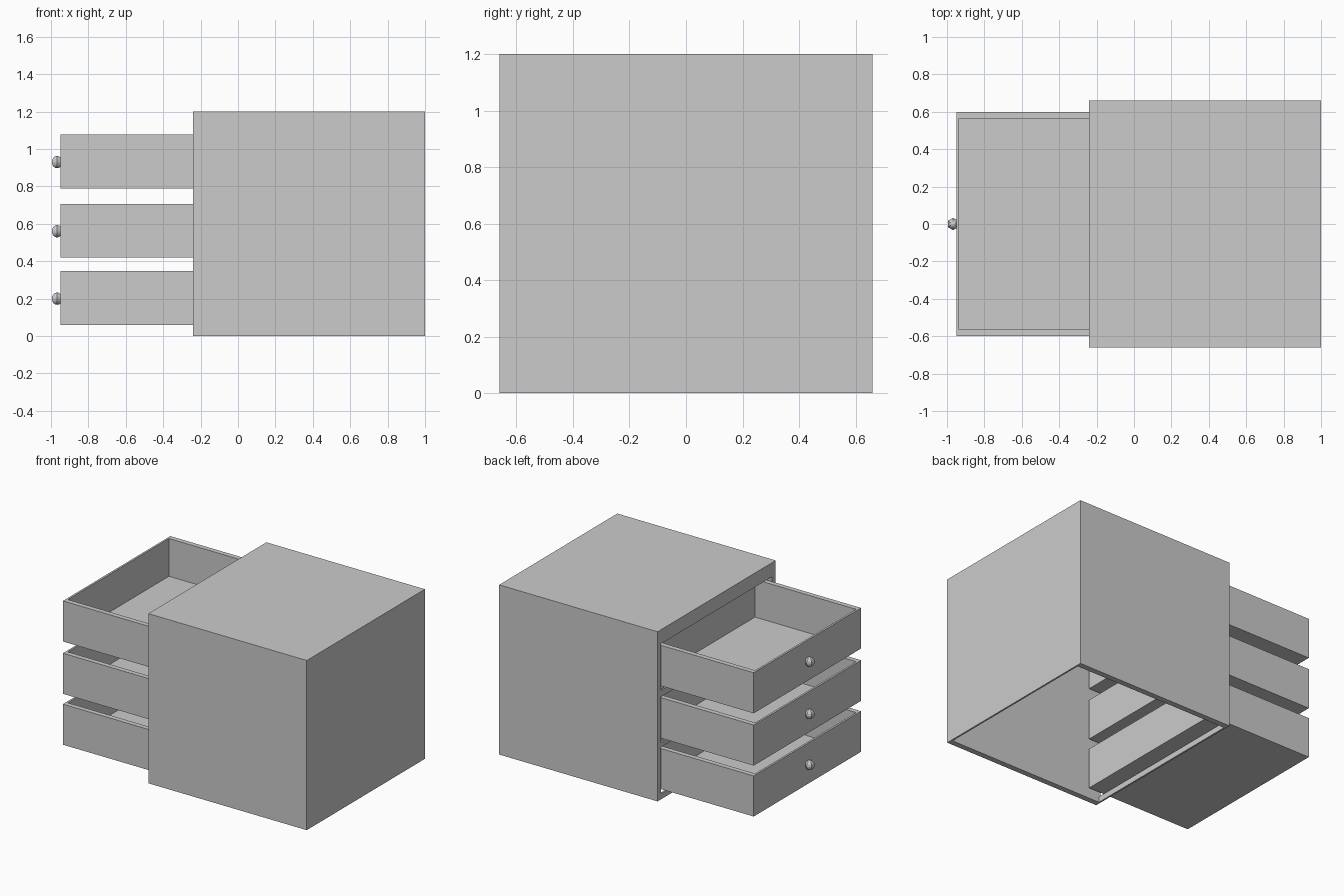
import bpy, bmesh

if "Cube" in bpy.data.objects:
    bpy.data.objects.remove(bpy.data.objects["Cube"])


def make_object(name, bm):
    bmesh.ops.recalc_face_normals(bm, faces=bm.faces)
    mesh = bpy.data.meshes.new(name)
    bm.to_mesh(mesh)
    bm.free()
    obj = bpy.data.objects.new(name, mesh)
    bpy.context.collection.objects.link(obj)
    return obj


def box(name, x, y, z):
    bm = bmesh.new()
    bmesh.ops.create_cube(bm, size=1)
    for v in bm.verts:
        v.co = [(r[0] + r[1]) / 2 + c * (r[1] - r[0]) for r, c in zip((x, y, z), v.co)]
    return make_object(name, bm)


FRONT, BACK, HALF, TOP = -0.24, 1.0, 0.66, 1.2
WALL, SKIN = 0.04, 0.012

# Cabinet shell, open at the bottom
for side, label in ((-1, "near"), (1, "far")):
    ys = sorted((side * HALF, side * (HALF - WALL)))
    box("cabinet_side_" + label, (FRONT, BACK), ys, (0, TOP))
inner = (-HALF + WALL, HALF - WALL)
box("cabinet_top", (FRONT, BACK), inner, (TOP - WALL, TOP))
box("cabinet_back", (BACK - SKIN, BACK), inner, (0, TOP - WALL))

# Thin rails framing the drawer openings
for i, z in enumerate(((0, 0.04), (0.37, 0.40), (0.725, 0.77), (1.1, TOP - WALL))):
    box(f"front_rail_{i}", (FRONT, FRONT + SKIN), inner, z)


def drawer(name, z0, z1):
    # Hollow tray: inset the top face, then push it down to the floor
    obj = box(name, (-0.95, -0.13), (-0.6, 0.6), (z0, z1))
    bm = bmesh.new()
    bm.from_mesh(obj.data)
    top = max(bm.faces, key=lambda f: f.calc_center_median().z)
    bmesh.ops.inset_individual(bm, faces=[top], thickness=0.02)
    for v in top.verts:
        v.co.y = 0.565 if v.co.y > 0 else -0.565
    ext = bmesh.ops.extrude_discrete_faces(bm, faces=[top])
    for v in ext["faces"][0].verts:
        v.co.z = z0 + 0.02
    bm.to_mesh(obj.data)
    bm.free()


# Drawers, pulled out, each with a low-poly knob
for i, (z0, z1, knob_z) in enumerate(((0.06, 0.347, 0.2), (0.42, 0.707, 0.56), (0.79, 1.077, 0.93))):
    drawer(f"drawer_{i}", z0, z1)
    bm = bmesh.new()
    bmesh.ops.create_uvsphere(bm, u_segments=6, v_segments=8, radius=0.033)
    bmesh.ops.translate(bm, verts=bm.verts, vec=(-0.967, 0, knob_z))
    make_object(f"drawer_knob_{i}", bm)
